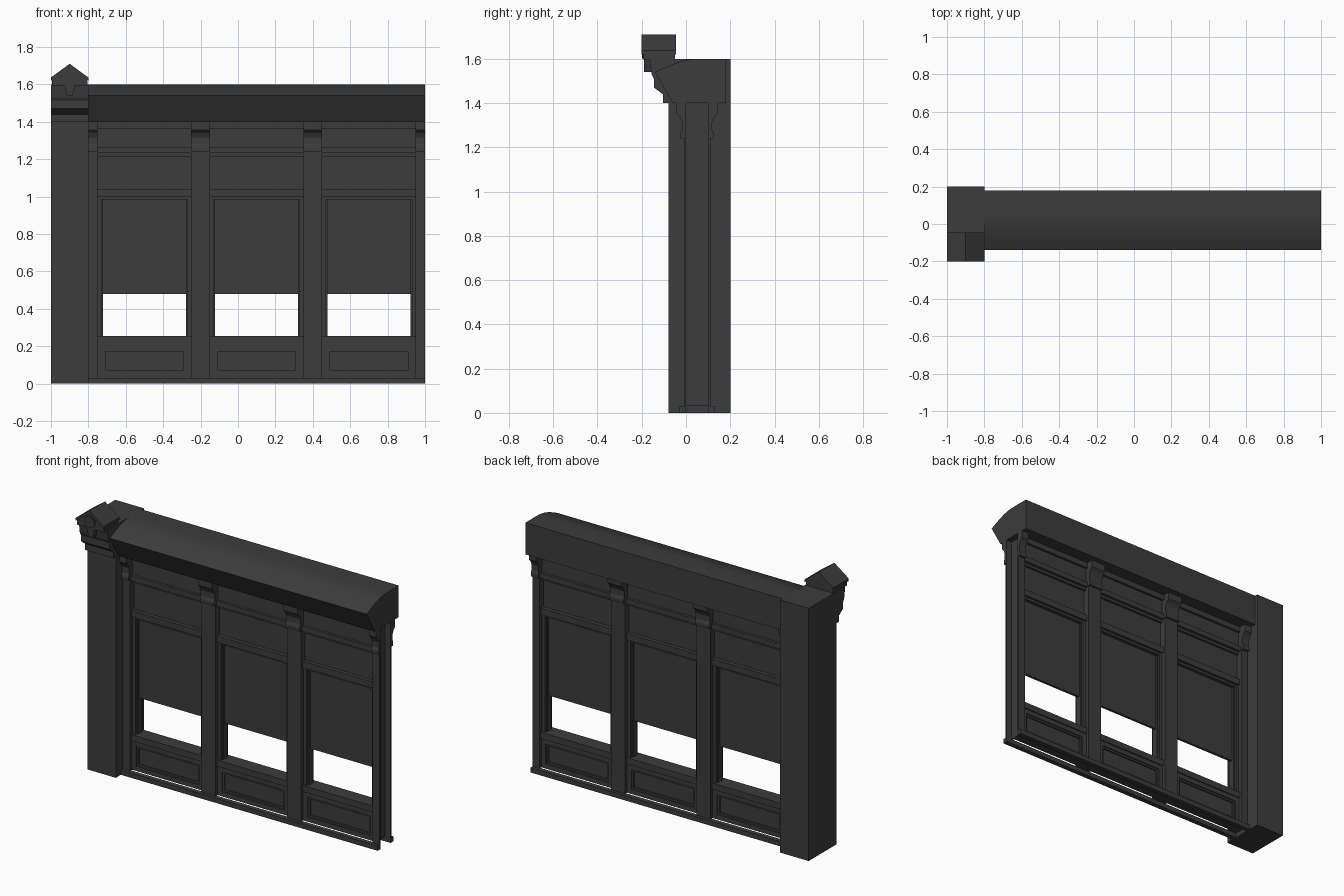
import bpy, bmesh, math

cube = bpy.data.objects.get("Cube")
if cube:
    bpy.data.objects.remove(cube, do_unlink=True)

GREY = (0.045, 0.045, 0.045, 1)
paint = bpy.data.materials.new("dark_grey_paint")
paint.use_nodes = True
paint.diffuse_color = GREY
bsdf = paint.node_tree.nodes["Principled BSDF"]
bsdf.inputs["Base Color"].default_value = GREY
bsdf.inputs["Roughness"].default_value = 0.8

MID = 0.05  # depth centre of the window wall


def extrude(name, pts, a, b, axis="x", smooth=False):
    """Extrude a closed profile: (y, z) points along x, or (x, z) points along y."""
    bm = bmesh.new()
    put = (lambda p, t: (t, p[0], p[1])) if axis == "x" else (lambda p, t: (p[0], t, p[1]))
    ends = [[bm.verts.new(put(p, t)) for p in pts] for t in (a, b)]
    for ring in ends:
        bm.faces.new(ring)
    n = len(pts)
    for i in range(n):
        j = (i + 1) % n
        bm.faces.new((ends[0][i], ends[0][j], ends[1][j], ends[1][i]))
    bmesh.ops.recalc_face_normals(bm, faces=bm.faces)
    mesh = bpy.data.meshes.new(name)
    bm.to_mesh(mesh)
    bm.free()
    mesh.materials.append(paint)
    obj = bpy.data.objects.new(name, mesh)
    bpy.context.collection.objects.link(obj)
    if smooth:
        bpy.ops.object.select_all(action="DESELECT")
        obj.select_set(True)
        bpy.context.view_layer.objects.active = obj
        bpy.ops.object.shade_smooth_by_angle(angle=math.radians(30))
    return obj


def box(name, x0, x1, y0, y1, z0, z1):
    return extrude(name, [(y0, z0), (y1, z0), (y1, z1), (y0, z1)], x0, x1)


def slab(name, x0, x1, half, z0, z1):
    """Box centred on the depth of the window wall."""
    return box(name, x0, x1, MID - half, MID + half, z0, z1)


def ring(name, x0, x1, z0, z1, w, half):
    """Rectangular frame with members of width w."""
    slab(name + "_left", x0, x0 + w, half, z0, z1)
    slab(name + "_right", x1 - w, x1, half, z0, z1)
    slab(name + "_bottom", x0 + w, x1 - w, half, z0, z0 + w)
    slab(name + "_top", x0 + w, x1 - w, half, z1 - w, z1)


# End pillar with stepped corbel
box("pillar", -1, -0.8, -0.08, 0.2, 0, 1.6)
corbel = [(-0.08, 1.4), (-0.105, 1.4), (-0.105, 1.44), (-0.145, 1.47),
          (-0.145, 1.51), (-0.155, 1.53), (-0.165, 1.6), (-0.08, 1.6)]
extrude("pillar_corbel", corbel, -1, -0.8)

# Gabled cap, its roof, rosette and keystone
extrude("cap_gable", [(-0.995, 1.595), (-0.805, 1.595), (-0.805, 1.63),
                      (-0.9, 1.7), (-0.995, 1.63)], -0.192, -0.05, "y")
extrude("cap_roof", [(-1, 1.62), (-0.9, 1.69), (-0.8, 1.62), (-0.8, 1.637),
                     (-0.9, 1.71), (-1, 1.637)], -0.2, -0.045, "y")
disc = [(-0.9 + 0.035 * math.cos(k * math.pi / 8), 1.637 + 0.035 * math.sin(k * math.pi / 8))
        for k in range(16)]
extrude("cap_rosette", disc, -0.199, -0.19, "y")
extrude("cap_keystone", [(-0.93, 1.6), (-0.915, 1.54), (-0.885, 1.54), (-0.87, 1.6)],
        -0.19, -0.15, "y")

# Overhanging cornice with a rounded top
top = [(-0.14 + 0.2 * k / 10, 1.54 + 0.06 * math.sin(k / 10 * math.pi / 2)) for k in range(11)]
extrude("cornice", [(0.18, 1.4), (-0.06, 1.4)] + top + [(0.18, 1.6)], -0.8, 1, smooth=True)

# Base strips, front and back
box("base_front", -0.8, 1, -0.03, 0.0, 0, 0.03)
box("base_back", -0.8, 1, 0.1, 0.13, 0, 0.03)

# Posts: the last one is an open channel
for name, x0, x1 in (("left_half_post", -0.8, -0.75), ("post_1", -0.25, -0.15),
                     ("post_2", 0.35, 0.45)):
    slab(name, x0, x1, 0.06, 0.03, 1.4)
box("end_post_front", 0.95, 1, -0.01, 0.0, 0.03, 1.4)
box("end_post_back", 0.95, 1, 0.1, 0.11, 0.03, 1.4)
slab("end_post_jamb", 0.95, 0.96, 0.06, 0.03, 1.4)

# Scrolled brackets on both faces of every post
bracket = [(0.0, 1.24), (-0.025, 1.24), (-0.025, 1.262), (-0.018, 1.28), (-0.018, 1.315),
           (-0.03, 1.34), (-0.045, 1.355), (-0.045, 1.4), (0.0, 1.4)]
for x0, x1 in ((-0.8, -0.75), (-0.25, -0.15), (0.35, 0.45), (0.95, 1)):
    extrude("bracket_front", bracket, x0, x1)
    extrude("bracket_back", [(2 * MID - y, z) for y, z in bracket], x0, x1)

# Three identical window bays
for i in range(3):
    a = -0.75 + 0.6 * i
    b = a + 0.5
    # Header: crown, frieze and lower moulding
    slab("header_crown", a, b, 0.05, 1.365, 1.4)
    slab("header_frieze", a, b, 0.035, 1.265, 1.365)
    slab("header_moulding", a, b, 0.052, 1.232, 1.265)
    slab("header_fillet", a, b, 0.035, 1.215, 1.232)
    # Transom light and rail
    slab("transom_panel", a, b, 0.02, 1.04, 1.22)
    slab("transom_rail", a, b, 0.045, 1.0, 1.04)
    # Half-open sash with stops at the jambs
    slab("jamb_left", a, a + 0.02, 0.035, 0.25, 1.0)
    slab("jamb_right", b - 0.02, b, 0.035, 0.25, 1.0)
    slab("window_head", a + 0.02, b - 0.02, 0.03, 0.985, 1.0)
    slab("stop_left", a + 0.02, a + 0.028, 0.02, 0.25, 0.985)
    slab("stop_right", b - 0.028, b - 0.02, 0.02, 0.25, 0.985)
    slab("window_pane", a + 0.028, b - 0.028, 0.008, 0.48, 0.985)
    # Sill and recessed lower panel
    slab("sill", a, b, 0.047, 0.215, 0.255)
    ring("panel_frame", a, b, 0.03, 0.215, 0.03, 0.04)
    ring("panel_moulding", a + 0.03, b - 0.03, 0.06, 0.185, 0.012, 0.033)
    slab("lower_panel", a + 0.04, b - 0.04, 0.024, 0.07, 0.175)
